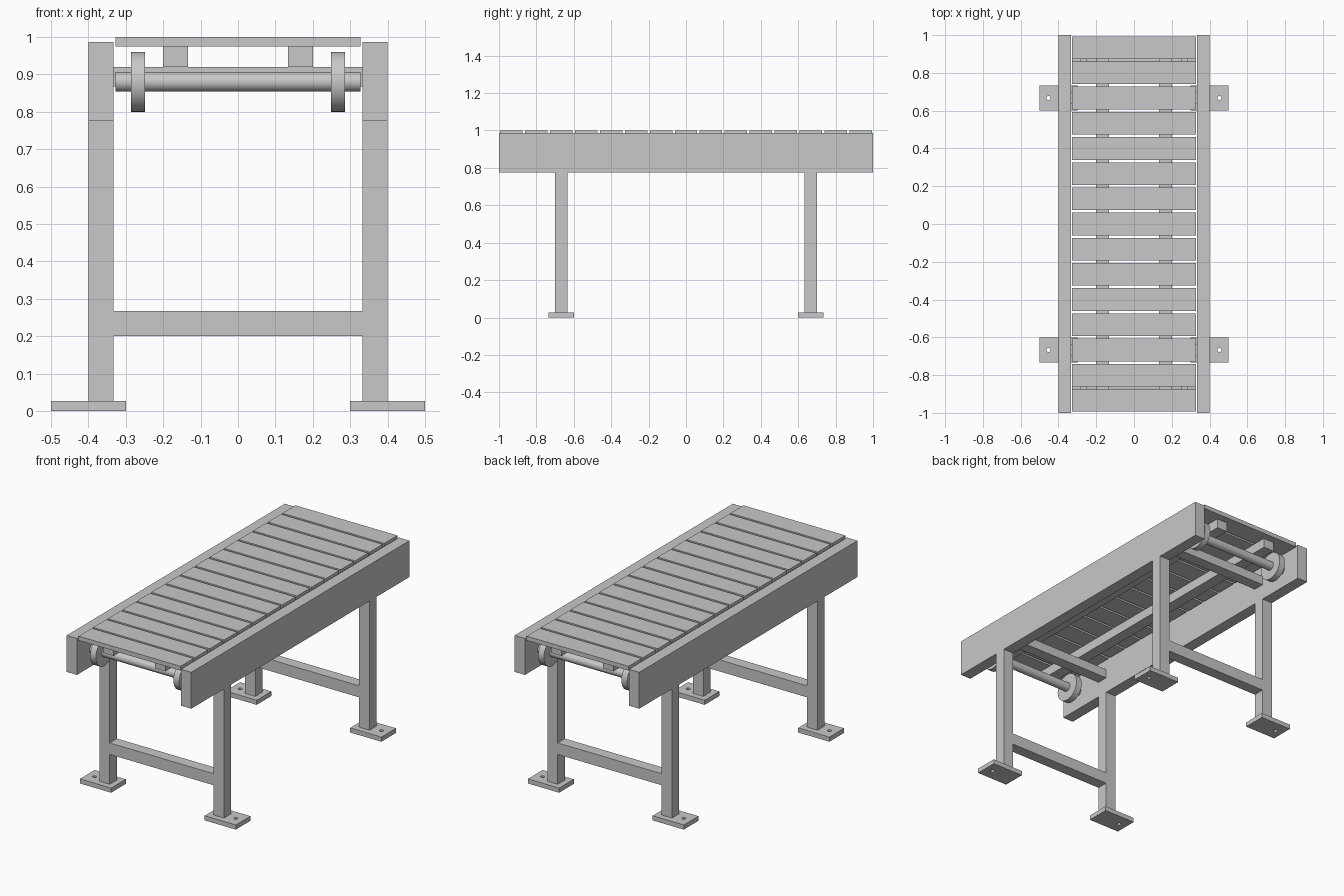
import bpy
import math

cube = bpy.data.objects.get("Cube")
if cube:
    bpy.data.objects.remove(cube, do_unlink=True)

# One painted-steel grey
steel = bpy.data.materials.new("light_grey_steel")
steel.use_nodes = True
grey = (0.58, 0.58, 0.58, 1)
steel.diffuse_color = grey
steel.node_tree.nodes["Principled BSDF"].inputs["Base Color"].default_value = grey


def box(name, x, y, z):
    """Box from (low, high) ranges on each axis."""
    ranges = (x, y, z)
    bpy.ops.mesh.primitive_cube_add(size=1, location=[sum(r) / 2 for r in ranges])
    ob = bpy.context.object
    ob.name = name
    ob.scale = [abs(r[1] - r[0]) for r in ranges]
    bpy.ops.object.transform_apply(location=False, rotation=False, scale=True)
    ob.data.materials.append(steel)
    return ob


def rod(name, radius, length, location, along_x=True, sides=48):
    """Cylinder along x or z with smooth sides."""
    bpy.ops.mesh.primitive_cylinder_add(
        vertices=sides, radius=radius, depth=length, location=location,
        rotation=(0, math.pi / 2 if along_x else 0, 0))
    ob = bpy.context.object
    ob.name = name
    bpy.ops.object.shade_smooth_by_angle(angle=math.radians(30))
    ob.data.materials.append(steel)
    return ob


def foot_plate(name, sx, y):
    """Floor plate with a bolt hole outside the leg."""
    plate = box(name, (sx * 0.3, sx * 0.5), (y - HALF_FOOT, y + HALF_FOOT), (0, 0.027))
    cutter = rod("bolt_hole_cutter", 0.011, 0.2, (sx * 0.453, y, 0), False, 24)
    cutter.hide_render = True
    cut = plate.modifiers.new("bolt_hole", "BOOLEAN")
    cut.operation = "DIFFERENCE"
    cut.solver = "EXACT"
    cut.object = cutter
    bpy.context.view_layer.objects.active = plate
    bpy.ops.object.modifier_apply(modifier=cut.name)
    bpy.data.objects.remove(cutter, do_unlink=True)


LEG_Y = 0.667
HALF_LEG = 0.033
HALF_FOOT = 0.067
INNER, OUTER = 0.333, 0.4
RAIL_BOTTOM = 0.776
SLATS = 15
PITCH = 2 / SLATS

sides = (("right", -1), ("left", 1))
ends = (("front", -1), ("back", 1))

for side, sx in sides:
    # Side rails and the bearers carrying the slats
    box(side + "_rail", (sx * INNER, sx * OUTER), (-1, 1), (RAIL_BOTTOM, 0.987))
    box(side + "_bearer", (sx * 0.133, sx * 0.2), (-0.95, 0.95), (0.92, 0.975))
    # Legs and feet
    for end, sy in ends:
        y = sy * LEG_Y
        name = end + "_" + side
        box(name + "_leg", (sx * INNER, sx * OUTER),
            (y - HALF_LEG, y + HALF_LEG), (0.027, RAIL_BOTTOM))
        foot_plate(name + "_foot", sx, y)

for end, sy in ends:
    # Cross members of each leg frame
    y = sy * LEG_Y
    span = (y - HALF_LEG, y + HALF_LEG)
    box(end + "_brace", (-INNER, INNER), span, (0.2, 0.267))
    box(end + "_crossbeam", (-INNER, INNER), span, (0.867, 0.92))
    # Shaft with its two wheels
    shaft_y = sy * 0.867
    rod(end + "_shaft", 0.026, 0.654, (0, shaft_y, 0.88))
    for side, sx in sides:
        rod(end + "_" + side + "_wheel", 0.08, 0.037, (sx * 0.267, shaft_y, 0.88))

# Conveyor slats
for i in range(SLATS):
    y = (i - (SLATS - 1) / 2) * PITCH
    box("slat_%d" % (i + 1), (-0.327, 0.327), (y - 0.06, y + 0.06), (0.975, 1))
